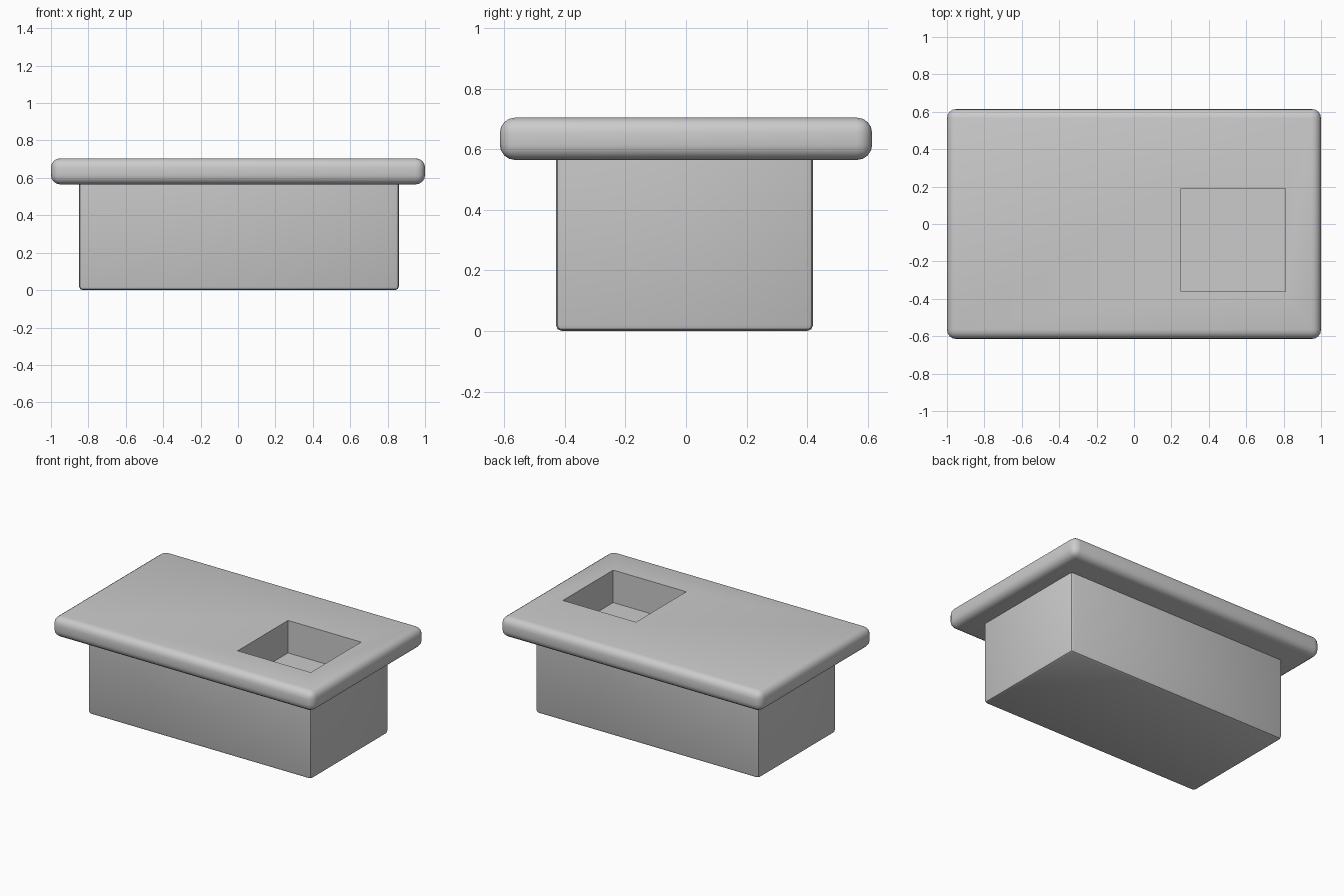
import bpy, bmesh
from mathutils import Vector

if "Cube" in bpy.data.objects:
    bpy.data.objects.remove(bpy.data.objects["Cube"])


def box(name, lo, hi, bevel=0.0, segments=3, keep_top=False):
    """Box between two corners, optionally with rounded edges."""
    lo, hi = Vector(lo), Vector(hi)
    mesh = bpy.data.meshes.new(name)
    bm = bmesh.new()
    bmesh.ops.create_cube(bm, size=1)
    for v in bm.verts:
        v.co = (lo + hi) / 2 + v.co * (hi - lo)
    if bevel:
        edges = [e for e in bm.edges
                 if not (keep_top and all(v.co.z > hi.z - 1e-4 for v in e.verts))]
        bmesh.ops.bevel(bm, geom=edges, offset=bevel, segments=segments,
                        profile=0.5, affect='EDGES')
    bm.to_mesh(mesh)
    bm.free()
    obj = bpy.data.objects.new(name, mesh)
    bpy.context.collection.objects.link(obj)
    return obj


def activate(obj):
    bpy.ops.object.select_all(action='DESELECT')
    obj.select_set(True)
    bpy.context.view_layer.objects.active = obj


# Rounded counter slab overhanging the cabinet
countertop = box("countertop", (-1, -0.615, 0.565), (1, 0.615, 0.705), 0.05, 4)

# Cabinet block, square where it meets the slab
cabinet = box("cabinet", (-0.85, -0.43, 0), (0.86, 0.42, 0.565), 0.02, 2, keep_top=True)

# Sunken basin, cut through the slab and into the cabinet
basin = box("basin_cutter", (0.25, -0.36, 0.48), (0.81, 0.19, 0.9))
basin.hide_render = True
for part in (countertop, cabinet):
    activate(part)
    cut = part.modifiers.new("basin", 'BOOLEAN')
    cut.operation = 'DIFFERENCE'
    cut.solver = 'EXACT'
    cut.object = basin
    bpy.ops.object.modifier_apply(modifier=cut.name)
    bpy.ops.object.shade_smooth_by_angle(angle=0.7)
bpy.data.objects.remove(basin)
